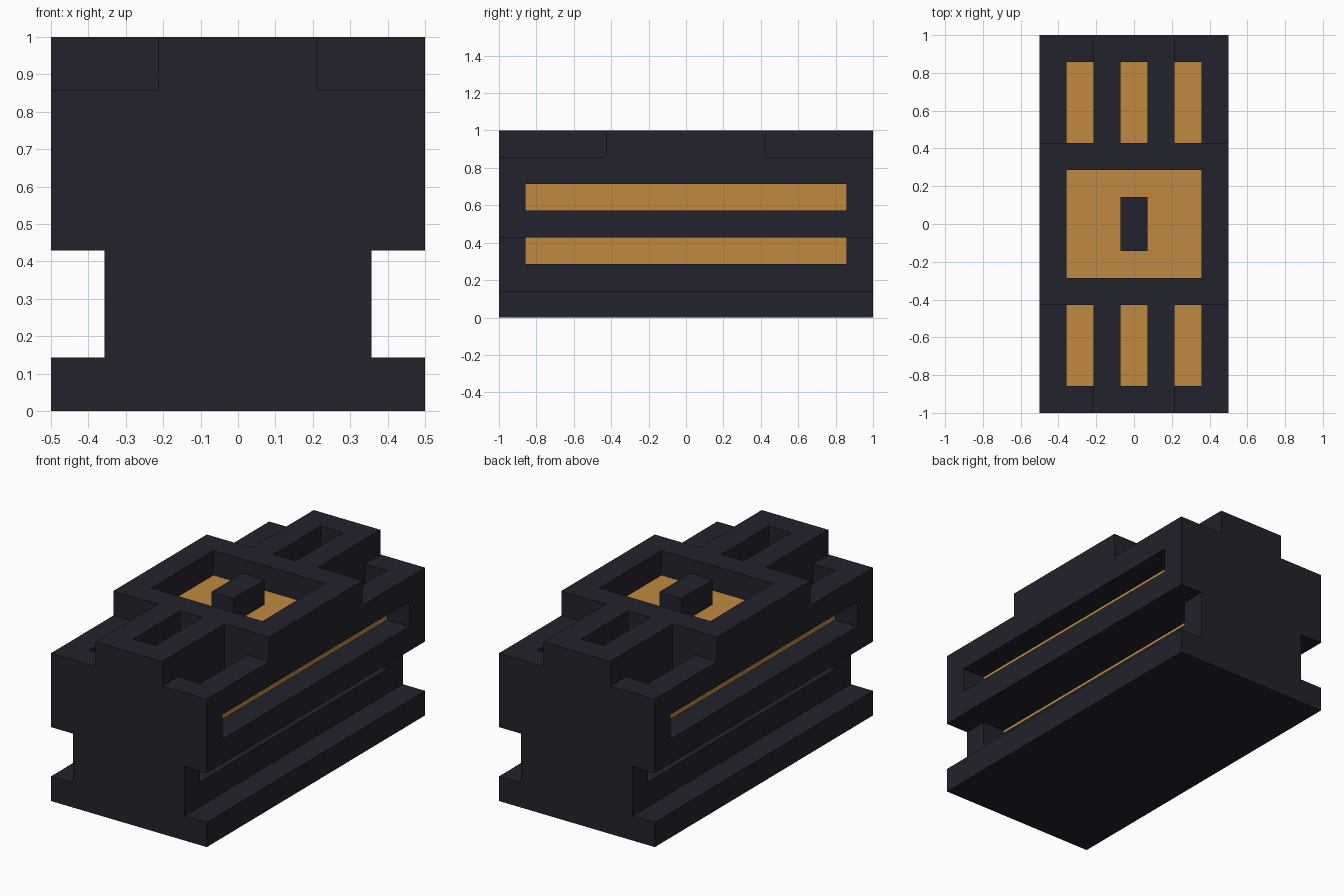
import bpy
import bmesh

U = 1 / 7  # module size: the block is 7 x 14 x 7 modules

cube = bpy.data.objects.get("Cube")
if cube:
    bpy.data.objects.remove(cube, do_unlink=True)


def material(name, rgb):
    mat = bpy.data.materials.new(name)
    mat.use_nodes = True
    mat.diffuse_color = (*rgb, 1)
    bsdf = next(n for n in mat.node_tree.nodes if n.type == 'BSDF_PRINCIPLED')
    bsdf.inputs["Base Color"].default_value = (*rgb, 1)
    return mat


MATS = [material("dark_casing", (0.016, 0.016, 0.026)),
        material("gold_contact", (0.527, 0.255, 0.051))]


def finish(name, bm):
    bmesh.ops.recalc_face_normals(bm, faces=bm.faces)
    mesh = bpy.data.meshes.new(name)
    bm.to_mesh(mesh)
    bm.free()
    for mat in MATS:
        mesh.materials.append(mat)
    obj = bpy.data.objects.new(name, mesh)
    bpy.context.collection.objects.link(obj)
    return obj


def add_box(bm, xs, ys, zs, gold_side=None):
    """Box spanning module ranges; gold_side = (axis, value) of a gold face."""
    ranges = [sorted(r) for r in (xs, ys, zs)]
    verts = bmesh.ops.create_cube(bm, size=1)["verts"]
    for v in verts:
        v.co = [(r[0] if c < 0 else r[1]) * U for c, r in zip(v.co, ranges)]
    if gold_side:
        axis, value = gold_side
        for f in {f for v in verts for f in v.link_faces}:
            if all(abs(v.co[axis] - value * U) < 1e-4 for v in f.verts):
                f.material_index = 1


def carve(target, bm):
    cutter = finish("cutter", bm)
    cutter.hide_render = True
    mod = target.modifiers.new("carve", 'BOOLEAN')
    mod.operation = 'DIFFERENCE'
    mod.solver = 'EXACT'
    mod.material_mode = 'TRANSFER'
    mod.object = cutter
    bpy.context.view_layer.objects.active = target
    bpy.ops.object.modifier_apply(modifier=mod.name)
    bpy.data.objects.remove(cutter, do_unlink=True)


# Casing: grooved end profile extruded along y
half = [(3.5, 0), (3.5, 1), (2.5, 1), (2.5, 3), (3.5, 3), (3.5, 7)]
profile = half + [(-x, z) for x, z in reversed(half)]
bm = bmesh.new()
end = bm.faces.new([bm.verts.new((x * U, -7 * U, z * U)) for x, z in profile])
extruded = bmesh.ops.extrude_face_region(bm, geom=[end])["geom"]
for v in extruded:
    if isinstance(v, bmesh.types.BMVert):
        v.co.y = 7 * U
casing = finish("casing", bm)

# Stepped notches in the four top corners
bm = bmesh.new()
for sx in (-1, 1):
    for sy in (-1, 1):
        add_box(bm, (1.5 * sx, 4 * sx), (3 * sy, 8 * sy), (6, 8))
carve(casing, bm)

# Recesses with gold floors
bm = bmesh.new()
add_box(bm, (-2.5, 2.5), (-2, 2), (6, 8), (2, 6))
for sy in (-1, 1):
    add_box(bm, (-0.5, 0.5), (3 * sy, 6 * sy), (6, 8), (2, 6))
    for sx in (-1, 1):
        add_box(bm, (1.5 * sx, 2.5 * sx), (3 * sy, 6 * sy), (5, 6.5), (2, 5))
for sx in (-1, 1):
    add_box(bm, (2.5 * sx, 4 * sx), (-6, 6), (4, 5), (0, 2.5 * sx))
    add_box(bm, (1.5 * sx, 3 * sx), (-6, 6), (2, 3), (0, 1.5 * sx))
carve(casing, bm)

# Post in the middle of the top recess
bm = bmesh.new()
add_box(bm, (-0.5, 0.5), (-1, 1), (5.9, 7))
finish("center_post", bm)
